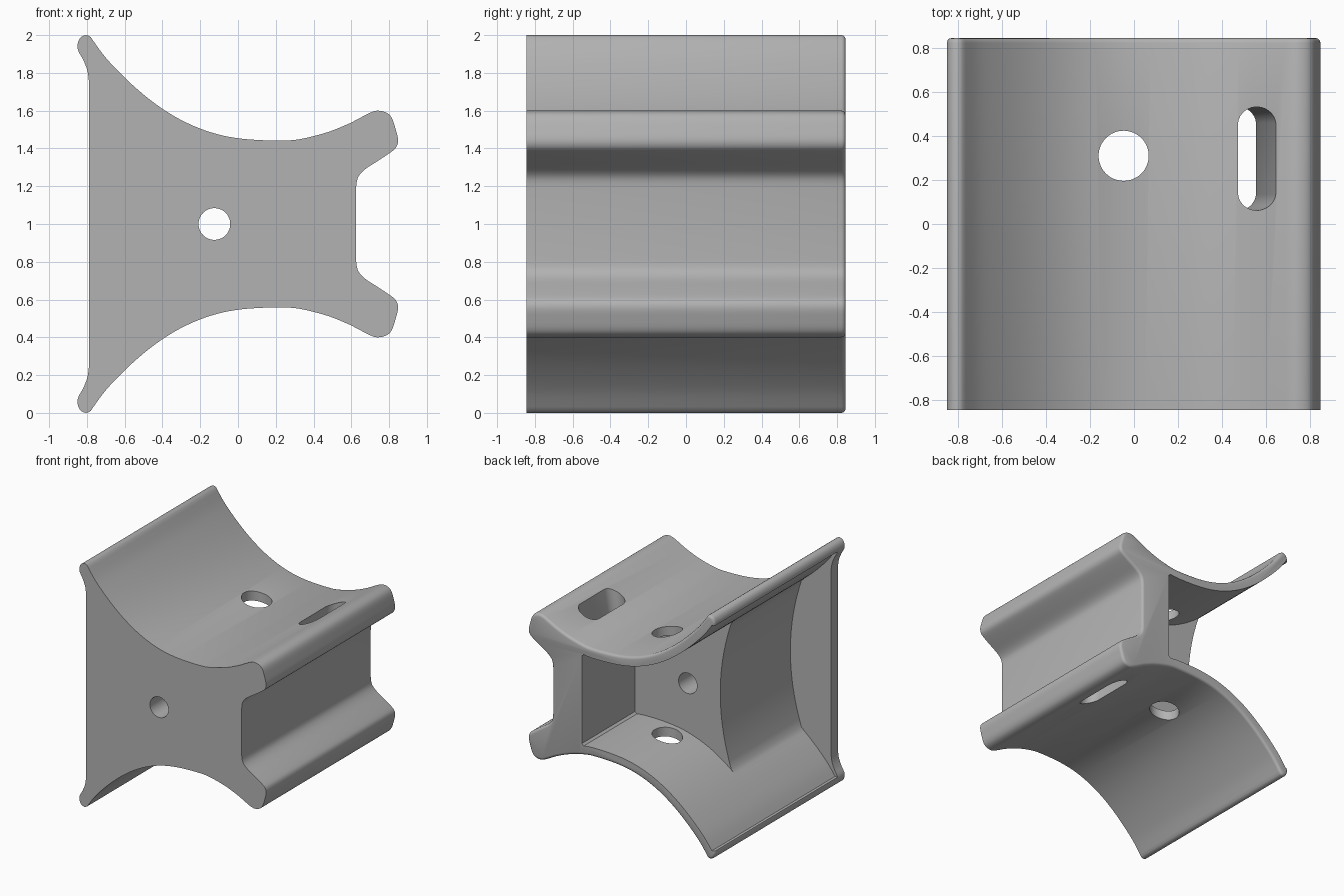
import bpy, bmesh, math
from mathutils import Vector

if "Cube" in bpy.data.objects:
    bpy.data.objects.remove(bpy.data.objects["Cube"])

HALF_Y = 0.845      # half depth of the bracket
BLOCK_Y = 0.155     # the solid front block ends here, the chamber starts
WALL = 0.075        # shell thickness


def smooth_path(pts, n=4):
    """Catmull-Rom curve through the points."""
    p = [Vector(q) for q in pts]
    out = []
    for i in range(len(p) - 1):
        a, b, c, d = p[max(i - 1, 0)], p[i], p[i + 1], p[min(i + 2, len(p) - 1)]
        for k in range(n):
            t = k / n
            out.append(0.5 * (2 * b + (c - a) * t + (2 * a - 5 * b + 4 * c - d) * t * t
                              + (3 * b - a - 3 * c + d) * t ** 3))
    return out + [p[-1]]


def mirrored(half):
    """Close an upper half profile with its reflection about z = 1."""
    return list(half) + [Vector((q[0], 2 - q[1])) for q in reversed(half)]


def rings_object(name, rings, bevel=0):
    """Join matching closed rings into a capped solid."""
    bm = bmesh.new()
    vs = [[bm.verts.new(c) for c in r] for r in rings]
    n = len(rings[0])
    for a, b in zip(vs, vs[1:]):
        for i in range(n):
            bm.faces.new((a[i], a[(i + 1) % n], b[(i + 1) % n], b[i]))
    bm.faces.new(vs[0])
    cap = bm.faces.new(list(reversed(vs[-1])))
    bmesh.ops.recalc_face_normals(bm, faces=bm.faces)
    if bevel:
        bmesh.ops.bevel(bm, geom=list(cap.edges), offset=bevel, segments=3,
                        profile=0.5, affect='EDGES')
    me = bpy.data.meshes.new(name)
    bm.to_mesh(me)
    bm.free()
    ob = bpy.data.objects.new(name, me)
    bpy.context.collection.objects.link(ob)
    return ob


def extrude_y(name, prof, y0, y1, bevel=0):
    return rings_object(name, [[(x, y, z) for x, z in prof] for y in (y0, y1)], bevel)


def circle(r, n=48):
    return [(r * math.cos(2 * math.pi * i / n), r * math.sin(2 * math.pi * i / n)) for i in range(n)]


# Outer outline, upper half: lip, saddle, rounded foot, recess
lip = smooth_path([(-.788, 1.74), (-.797, 1.81), (-.82, 1.87), (-.845, 1.915), (-.85, 1.95),
                   (-.835, 1.985), (-.805, 2.0), (-.78, 1.99)], 3)
saddle = smooth_path([(-.765, 1.968), (-.7, 1.88), (-.6, 1.775), (-.5, 1.685), (-.4, 1.61),
                      (-.3, 1.55), (-.2, 1.505), (-.1, 1.473), (0, 1.454), (.1, 1.445),
                      (.2, 1.442), (.3, 1.445), (.4, 1.465), (.5, 1.495), (.6, 1.537)])
foot = smooth_path([(.69, 1.585), (.735, 1.6), (.785, 1.59), (.815, 1.56), (.835, 1.5), (.847, 1.45),
                    (.842, 1.415), (.82, 1.388), (.75, 1.34), (.68, 1.295), (.645, 1.262),
                    (.63, 1.23), (.625, 1.19)], 3)
bracket = extrude_y("bracket", mirrored(lip + saddle + foot), -HALF_Y, HALF_Y, 0.022)

# Inner face of the shell: saddle shifted along its normal
inner = []
for i in range(len(saddle)):
    t = (saddle[min(i + 1, len(saddle) - 1)] - saddle[max(i - 1, 0)]).normalized()
    inner.append(saddle[i] + Vector((t.y, -t.x)) * WALL)
inner = [q for q in inner if q.x < 0.34]
start = [Vector((-1.0, inner[0].y + 0.005))]

# Open chamber at the back, and the concave hollow behind the front plate
chamber = start + inner + [Vector((.355, 1.36))]
hollow = start + [q for q in inner if q.x < -.53]
hollow += [Vector((-.42 - .1 * (k / 10) ** 2, 1 + .6 * k / 10)) for k in range(10, 0, -1)]
cutters = [extrude_y("chamber_cutter", mirrored(chamber), BLOCK_Y, 1.1),
           extrude_y("hollow_cutter", mirrored(hollow), -.755, BLOCK_Y + .02)]

# Round holes through the front block and through both shells
cutters.append(extrude_y("front_hole_cutter", [(x - .125, z + 1) for x, z in circle(.084)], -1, .3))
cutters.append(rings_object("shell_hole_cutter",
                            [[(x - .047, y + .31, z) for x, y in circle(.114)] for z in (-.2, 2.2)]))

# Bent slot running down through the side wall
slot = [(x, y + (.155 if y > 0 else -.155)) for x, y in
        [(.08 * math.cos(a), .08 * math.sin(a)) for a in
         [math.pi * (i + .5) / 16 for i in range(32)]]]
cutters.append(rings_object("slot_cutter", [[(x + .475 + .16 * abs(z - 1), y + .297, z) for x, y in slot]
                                            for z in (-.2, 1, 2.2)]))

# Cut everything and bake the result
for c in cutters:
    m = bracket.modifiers.new(c.name, 'BOOLEAN')
    m.operation, m.solver, m.object = 'DIFFERENCE', 'EXACT', c
    c.hide_render = True
bpy.context.view_layer.update()
deps = bpy.context.evaluated_depsgraph_get()
baked = bpy.data.meshes.new_from_object(bracket.evaluated_get(deps))
bracket.modifiers.clear()
bracket.data = baked
for c in cutters:
    bpy.data.objects.remove(c)

# One plain grey
grey = bpy.data.materials.new("grey")
grey.diffuse_color = (.45, .45, .45, 1)
grey.use_nodes = True
grey.node_tree.nodes["Principled BSDF"].inputs["Base Color"].default_value = grey.diffuse_color
bracket.data.materials.clear()
bracket.data.materials.append(grey)
bpy.context.view_layer.objects.active = bracket
bracket.select_set(True)
bpy.ops.object.shade_smooth_by_angle(angle=math.radians(32))
